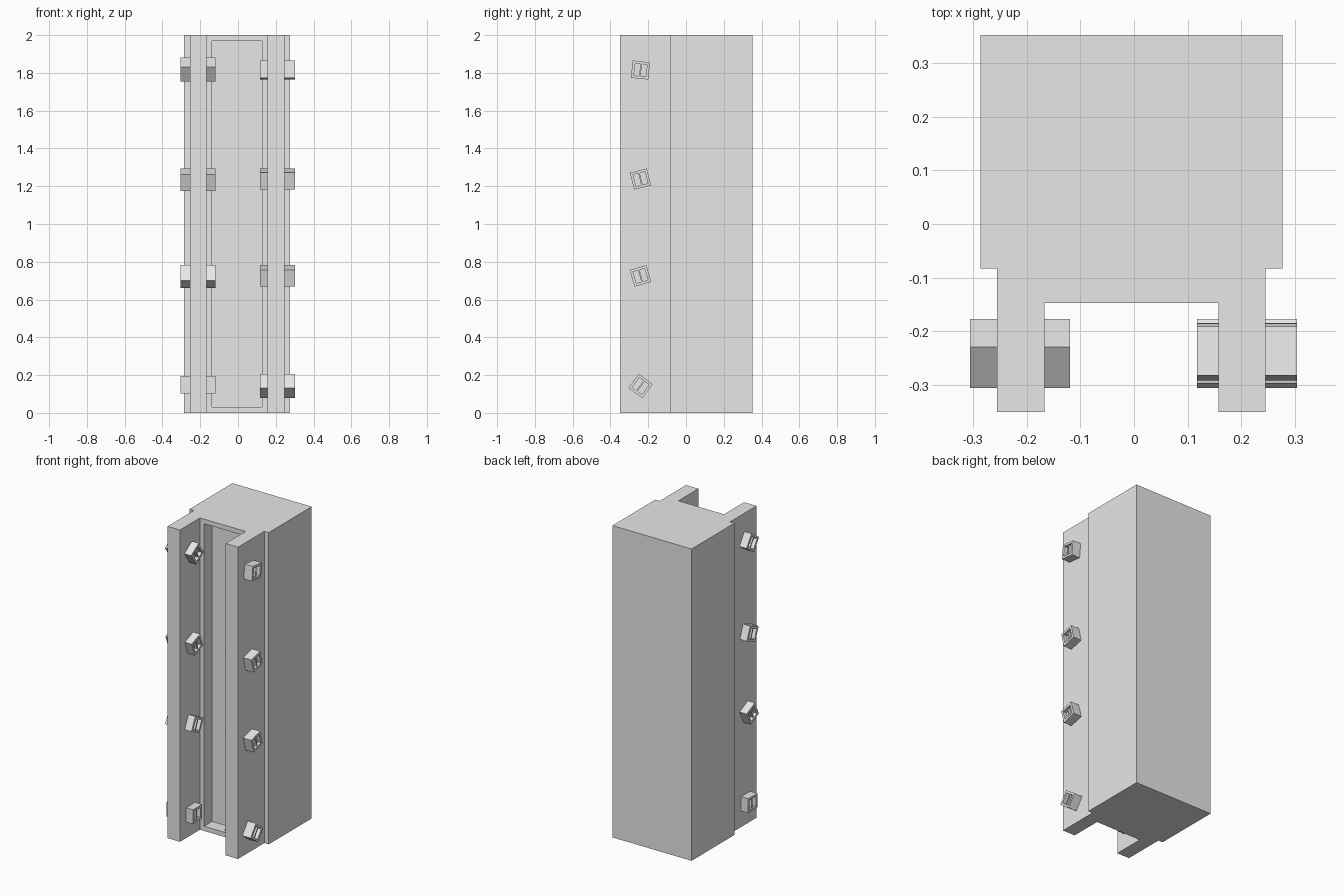
import bpy, bmesh
from math import radians
from mathutils import Matrix

cube = bpy.data.objects.get("Cube")
if cube:
    bpy.data.objects.remove(cube, do_unlink=True)

grey = bpy.data.materials.new("plain grey")
grey.use_nodes = True
colour = (0.8, 0.8, 0.8, 1)
grey.diffuse_color = colour
grey.node_tree.nodes["Principled BSDF"].inputs["Base Color"].default_value = colour


def finish(bm, name):
    """Turn a bmesh into a grey object."""
    mesh = bpy.data.meshes.new(name)
    bm.to_mesh(mesh)
    bm.free()
    mesh.materials.append(grey)
    obj = bpy.data.objects.new(name, mesh)
    bpy.context.collection.objects.link(obj)
    return obj


def recess(bm, faces, margin, depth):
    """Inset faces and sink them with straight walls."""
    bmesh.ops.inset_individual(bm, faces=faces, thickness=margin, use_even_offset=True)
    bmesh.ops.inset_individual(bm, faces=faces, thickness=0, depth=-depth)


# Column: half cross-section mirrored about its centre line, extruded upward
MID = -0.005
half = [(0.281, 0.352), (0.281, -0.083), (0.25, -0.083),
        (0.25, -0.35), (0.162, -0.35), (0.162, -0.147)]
profile = half + [(-x, y) for x, y in reversed(half)]
bm = bmesh.new()
base = bm.faces.new([bm.verts.new((x + MID, y, 0)) for x, y in profile])
top = bmesh.ops.extrude_face_region(bm, geom=[base], use_keep_orig=True)
bmesh.ops.translate(bm, vec=(0, 0, 2),
                    verts=[v for v in top["geom"] if isinstance(v, bmesh.types.BMVert)])
bmesh.ops.recalc_face_normals(bm, faces=bm.faces)

# Sunken panel between the two flanges
panel = [f for f in bm.faces
         if f.normal.y < -0.9 and abs(f.calc_center_median().y + 0.147) < 0.001]
recess(bm, panel, 0.03, 0.08)
finish(bm, "column")


def peg(name, x, z, tilt):
    """Tilted square peg through a flange, with a divided socket at each end."""
    size, length = 0.092, 0.186
    bm = bmesh.new()
    bmesh.ops.create_cube(bm, size=1, matrix=Matrix.Diagonal((length, size, size, 1)))
    ends = [f for f in bm.faces if abs(f.normal.x) > 0.9]
    recess(bm, ends, 0.014, 0.025)
    # Divider bar across both sockets
    bmesh.ops.create_cube(bm, size=1, matrix=Matrix.Diagonal((length - 0.012, 0.008, 0.064, 1)))
    obj = finish(bm, name)
    obj.location = (x, -0.241, z)
    obj.rotation_euler.x = radians(tilt)


# Pegs from top to bottom: height and tilt
left_pegs = [(1.815, -6), (1.238, 14), (0.725, 16), (0.142, -36)]
right_pegs = [(1.818, 34), (1.235, 21), (0.722, -26), (0.148, 0)]
for side, x, pegs in (("left", 0.21, left_pegs), ("right", -0.212, right_pegs)):
    for i, (z, tilt) in enumerate(pegs, 1):
        peg(f"{side}_peg_{i}", x, z, tilt)
